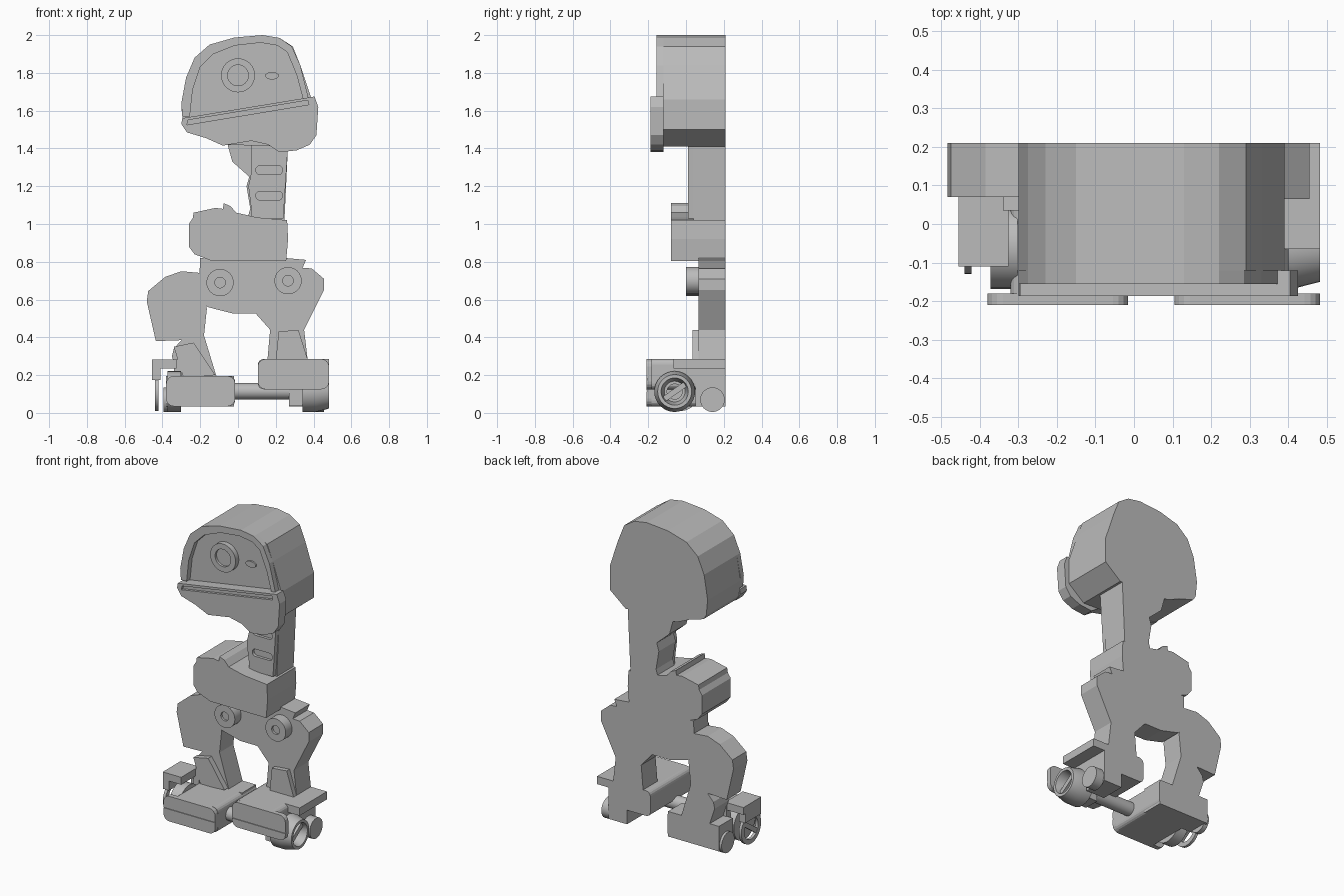
import bpy, bmesh, math
from mathutils import Matrix, Vector

if "Cube" in bpy.data.objects:
    bpy.data.objects.remove(bpy.data.objects["Cube"])

grey = bpy.data.materials.new("plain grey")
grey.diffuse_color = (0.5, 0.5, 0.5, 1)
grey.use_nodes = True
grey.node_tree.nodes["Principled BSDF"].inputs["Base Color"].default_value = grey.diffuse_color
BACK = 0.21


def finish(name, bm, smooth=False):
    bmesh.ops.recalc_face_normals(bm, faces=bm.faces[:])
    me = bpy.data.meshes.new(name)
    bm.to_mesh(me)
    bm.free()
    me.materials.append(grey)
    ob = bpy.data.objects.new(name, me)
    bpy.context.collection.objects.link(ob)
    if smooth:
        bpy.ops.object.select_all(action='DESELECT')
        bpy.context.view_layer.objects.active = ob
        ob.select_set(True)
        bpy.ops.object.shade_smooth_by_angle(angle=math.radians(30))
    return ob


def slab(name, pts, y0, y1=BACK):
    """Extrude an x-z outline from y0 back to y1."""
    bm = bmesh.new()
    face = bm.faces.new([bm.verts.new((x, y0, z)) for x, z in pts])
    new = bmesh.ops.extrude_face_region(bm, geom=[face])
    vs = [v for v in new["geom"] if isinstance(v, bmesh.types.BMVert)]
    bmesh.ops.translate(bm, verts=vs, vec=(0, y1 - y0, 0))
    return finish(name, bm)


def box(name, x0, x1, y0, y1, z0, z1):
    return slab(name, [(x0, z0), (x1, z0), (x1, z1), (x0, z1)], y0, y1)


def rounded(x0, x1, z0, z1, r, n=4):
    pts = []
    for k, (cx, cz) in enumerate([(x1 - r, z1 - r), (x0 + r, z1 - r),
                                  (x0 + r, z0 + r), (x1 - r, z0 + r)]):
        for i in range(n + 1):
            a = math.pi / 2 * (k + i / n)
            pts.append((cx + r * math.cos(a), cz + r * math.sin(a)))
    return pts


def lathe(name, profile, centre, axis, n=32, closed=False):
    """Spin (radius, offset) points around the x or y axis."""
    bm = bmesh.new()
    vs = [bm.verts.new((r, 0, h)) for r, h in profile]
    es = [bm.edges.new(p) for p in zip(vs, vs[1:])]
    if closed:
        es.append(bm.edges.new((vs[-1], vs[0])))
    bmesh.ops.spin(bm, geom=vs + es, cent=(0, 0, 0), axis=(0, 0, 1),
                   angle=math.tau, steps=n, use_duplicate=False)
    bmesh.ops.remove_doubles(bm, verts=bm.verts[:], dist=1e-5)
    rot = Matrix.Rotation(math.pi / 2, 4, 'Y' if axis == 'x' else 'X')
    bm.transform(Matrix.Translation(centre) @ rot)
    return finish(name, bm, True)


def disc(name, r, depth, centre, axis):
    return lathe(name, [(0, 0), (r, 0), (r, depth), (0, depth)], centre, axis)


def cut(ob, tool):
    mod = ob.modifiers.new("cut", 'BOOLEAN')
    mod.operation, mod.object, mod.solver = 'DIFFERENCE', tool, 'EXACT'
    bpy.context.view_layer.objects.active = ob
    bpy.ops.object.modifier_apply(modifier=mod.name)
    bpy.data.objects.remove(tool)


# Head: body, raised rim, slanted jaw with a groove, eye
slab("head", [(-.29, 1.52), (-.30, 1.62), (-.275, 1.775), (-.23, 1.88), (-.15, 1.95),
              (-.02, 1.987), (.13, 2.0), (.22, 1.985), (.29, 1.94), (.33, 1.84),
              (.39, 1.66), (.39, 1.5), (.28, 1.41), (-.08, 1.42), (-.17, 1.46),
              (-.27, 1.49)], -.12)
outer = [(-.295, 1.57), (-.30, 1.64), (-.275, 1.775), (-.23, 1.88), (-.15, 1.95),
         (-.02, 1.987), (.13, 2.0), (.22, 1.985), (.285, 1.94), (.33, 1.84), (.375, 1.66)]
inner = [(-.255, 1.57), (-.24, 1.71), (-.20, 1.83), (-.13, 1.90), (-.015, 1.945),
         (.12, 1.96), (.21, 1.945), (.26, 1.91), (.31, 1.79), (.345, 1.66)]
slab("head_rim", outer + inner[::-1], -.155, -.12)
jaw = slab("jaw", [(-.295, 1.56), (.405, 1.675), (.425, 1.62), (.415, 1.47), (.38, 1.42),
                   (.31, 1.39), (.22, 1.38), (.16, 1.42), (.07, 1.44), (-.08, 1.415),
                   (-.17, 1.455), (-.27, 1.485), (-.30, 1.53)], -.187, -.12)
cut(jaw, slab("groove", [(-.27, 1.525), (.375, 1.632), (.37, 1.655), (-.265, 1.55)],
              -.2, -.17))
lathe("eye", [(0, .02), (.055, .02), (.055, .035), (.065, .035), (.09, .035), (.09, 0), (0, 0)],
      (0, -.118, 1.787), 'y')
slab("side_light", [(.18 + .036 * math.cos(a), 1.785 + .02 * math.sin(a))
                    for a in [math.tau * i / 16 for i in range(16)]], -.13, -.118)

# Neck with front plate and slots
slab("neck", [(-.055, 1.42), (-.03, 1.33), (.06, 1.25), (.045, 1.2), (.065, 1.08),
              (.04, 1.0), (.245, 1.0), (.265, 1.42)], .04)
plate = slab("neck_plate", [(.07, 1.42), (.07, 1.27), (.055, 1.2), (.07, 1.08), (.07, 1.03),
                            (.24, 1.03), (.265, 1.42)], .01, .04)
for z in (1.285, 1.15):
    cut(plate, slab("slot", rounded(.095, .235, z - .023, z + .023, .02), 0, .028))

# Torso
slab("torso", [(-.235, 1.06), (-.12, 1.085), (-.08, 1.08), (-.075, 1.11), (-.04, 1.095),
               (-.01, 1.06), (.10, 1.035), (.26, 1.02), (.265, .92), (.255, .805),
               (-.14, .805), (-.23, .84), (-.26, .88), (-.26, 1.0), (-.24, 1.03)], -.08)

# Hips and joint discs
slab("hips", [(-.20, .82), (-.21, .61), (-.16, .56), (-.03, .527), (.13, .527),
              (.23, .555), (.28, .62), (.36, .81), (.25, .82)], .065)
for x, z in ((-.095, .69), (.265, .70)):
    lathe("hip_joint", [(0, .05), (.028, .05), (.028, .065), (.072, .065), (.072, 0), (0, 0)],
          (x, .066, z), 'y')

# Legs
slab("left_leg", [(-.19, .74), (-.30, .75), (-.385, .72), (-.475, .645), (-.483, .59),
                  (-.435, .38), (-.30, .385), (-.34, .34), (-.35, .30), (-.31, .18),
                  (-.11, .18), (-.18, .41), (-.165, .55)], .07)
slab("right_leg", [(.30, .77), (.39, .765), (.455, .71), (.455, .65), (.37, .48), (.35, .44),
                   (.37, .27), (.155, .27), (.17, .44), (.09, .53), (.24, .6)], .065)
slab("left_shin_guard", [(-.34, .35), (-.235, .372), (-.12, .20), (-.29, .19)], .035, .075)
slab("right_shin_guard", [(.215, .43), (.32, .44), (.37, .28), (.2, .28)], .035, .075)

# Feet: rounded toe plate with a seam, and the block behind it
for side, x0, x1, z0, seam, b0, b1 in (("left", -.38, -.015, .035, .115, -.32, -.015),
                                       ("right", .105, .482, .125, .178, .105, .40)):
    toe = slab(side + "_toe", rounded(x0, x1, z0, z0 + .16, .04), -.21, -.18)
    cut(toe, box("seam", x0 - .1, x1 + .1, -.22, -.205, seam - .003, seam + .003))
    slab(side + "_foot", rounded(b0, b1, z0, z0 + .16, .03), -.182)
slab("left_heel", [(-.38, .035), (-.02, .035), (-.02, .195), (-.38, .195)], .07)
box("right_foot_flange", .30, .482, -.065, BACK, .235, .285)
box("right_heel", .27, .40, .05, BACK, .035, .2)

# Axle and wheels
disc("axle", .043, .46, (-.1, -.06, .115), 'x')
disc("left_wheel", .108, .07, (-.372, -.06, .113), 'x')
box("wheel_mount", .27, .345, -.11, -.01, .04, .13)
lathe("right_wheel", [(.04, 0), (.108, 0), (.108, .07), (.09, .14), (.072, .14), (.055, .07),
                      (.04, .07)], (.342, -.06, .113), 'x', closed=True)
lathe("left_ring", [(.07, 0), (.1, 0), (.1, .018), (.07, .018)], (-.44, -.03, .11), 'x',
      closed=True)
disc("left_heel_wheel", .065, .03, (-.395, .14, .07), 'x')
disc("right_heel_wheel", .065, .06, (.395, .14, .07), 'x')
for name, x, y, r in (("right_spoke", .45, -.06, .075), ("left_spoke", -.431, -.03, .08)):
    bm = bmesh.new()
    bmesh.ops.create_cube(bm, size=1)
    bm.transform(Matrix.Translation((x, y, .112)) @ Matrix.Rotation(math.radians(35), 4, 'X')
                 @ Matrix.Diagonal((.016, 2 * r, .03, 1)))
    finish(name, bm)

# Bracket carrying the left ring
box("left_bracket", -.455, -.325, -.11, .07, .235, .282)
box("bracket_tab", -.455, -.41, -.11, .05, .175, .24)
box("bracket_post", -.34, -.30, .035, .075, .15, .282)
